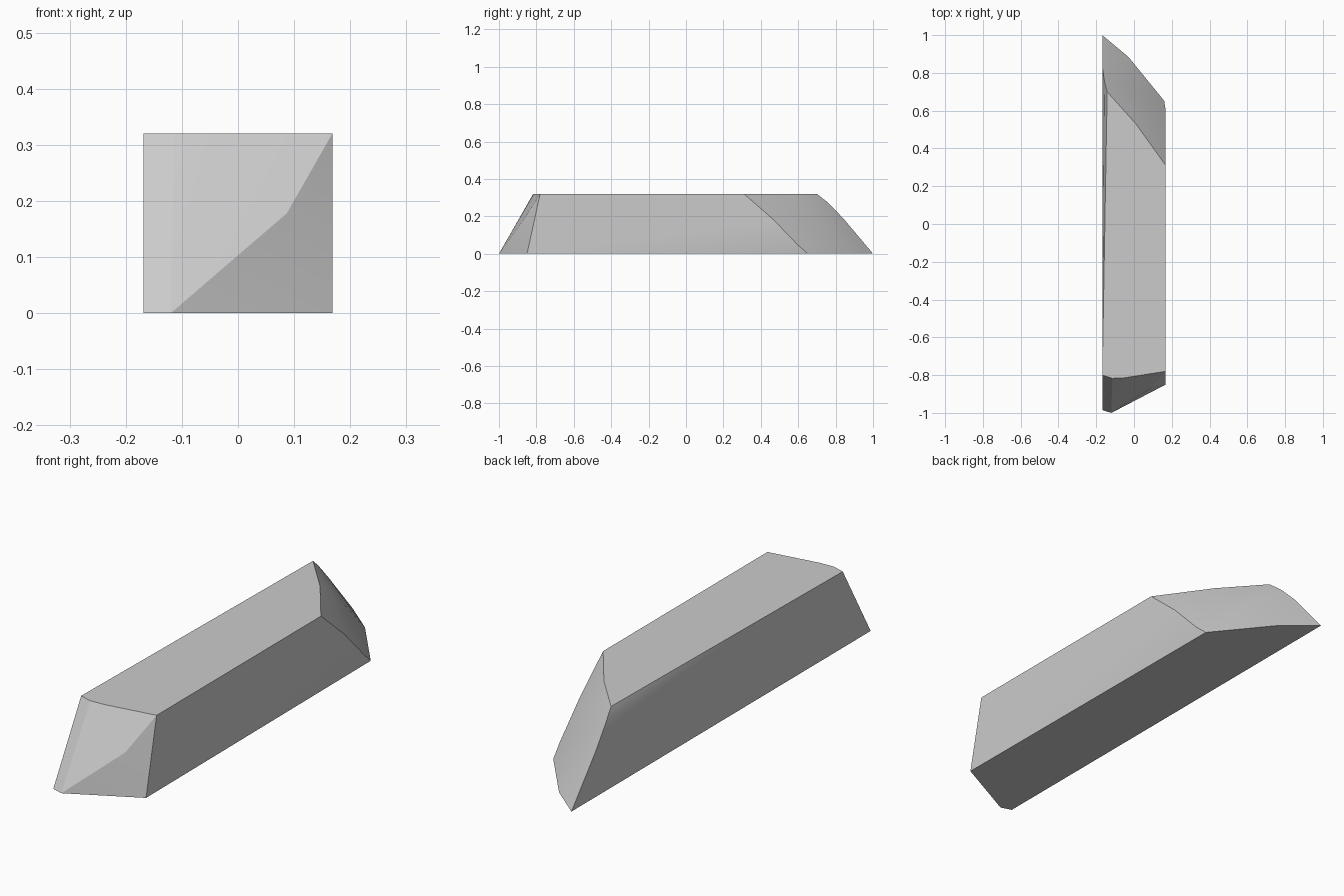
import bpy, bmesh, math
from mathutils import Vector

cube = bpy.data.objects.get("Cube")
if cube:
    bpy.data.objects.remove(cube, do_unlink=True)

# One plain grey for the whole block
grey = bpy.data.materials.new("light grey")
grey.use_nodes = True
colour = (0.6, 0.6, 0.6, 1)
grey.diffuse_color = colour
grey.node_tree.nodes["Principled BSDF"].inputs["Base Color"].default_value = colour

HEIGHT, SIDE = 0.32, 0.168

# Front end: sloping face with a chipped lower corner
front_top = [(-SIDE, -0.80, HEIGHT), (-0.115, -0.817, HEIGHT),
             (-0.05, -0.814, HEIGHT), (SIDE, -0.78, HEIGHT)]
front_bottom = [(-SIDE, -0.985, 0), (-0.12, -1.0, 0), (SIDE, -0.85, 0)]
front_chip = [(0.087, -0.871, 0.178)]

# Back end: rounded, slanting face, as three columns from top to bottom
back_left = [(-0.142, 0.70, HEIGHT), (-0.157, 0.757, 0.275),
             (-SIDE, 0.84, 0.19), (-SIDE, 1.0, 0)]
back_middle = [(0.01, 0.53, HEIGHT), (0.0, 0.61, 0.265),
               (-0.01, 0.71, 0.175), (-0.03, 0.885, 0)]
back_right = [(SIDE, 0.31, HEIGHT), (SIDE, 0.465, 0.185),
              (SIDE, 0.60, 0.045), (0.16, 0.652, 0)]

# Wrap the corner points into one solid
bm = bmesh.new()
for point in (front_top + front_bottom + front_chip
              + back_left + back_middle + back_right):
    bm.verts.new(Vector(point))
hull = bmesh.ops.convex_hull(bm, input=bm.verts)
loose = {g for g in hull["geom_interior"] + hull["geom_unused"]
         if isinstance(g, bmesh.types.BMVert)}
bmesh.ops.delete(bm, geom=list(loose), context='VERTS')
bmesh.ops.dissolve_limit(bm, angle_limit=math.radians(0.5),
                         verts=bm.verts, edges=bm.edges)
bmesh.ops.recalc_face_normals(bm, faces=bm.faces)
mesh = bpy.data.meshes.new("cut_block")
bm.to_mesh(mesh)
bm.free()
mesh.materials.append(grey)

block = bpy.data.objects.new("cut_block", mesh)
bpy.context.collection.objects.link(block)

# Soften only the shallow bends of the rounded end
bpy.context.view_layer.objects.active = block
block.select_set(True)
bpy.ops.object.shade_smooth_by_angle(angle=math.radians(16))
